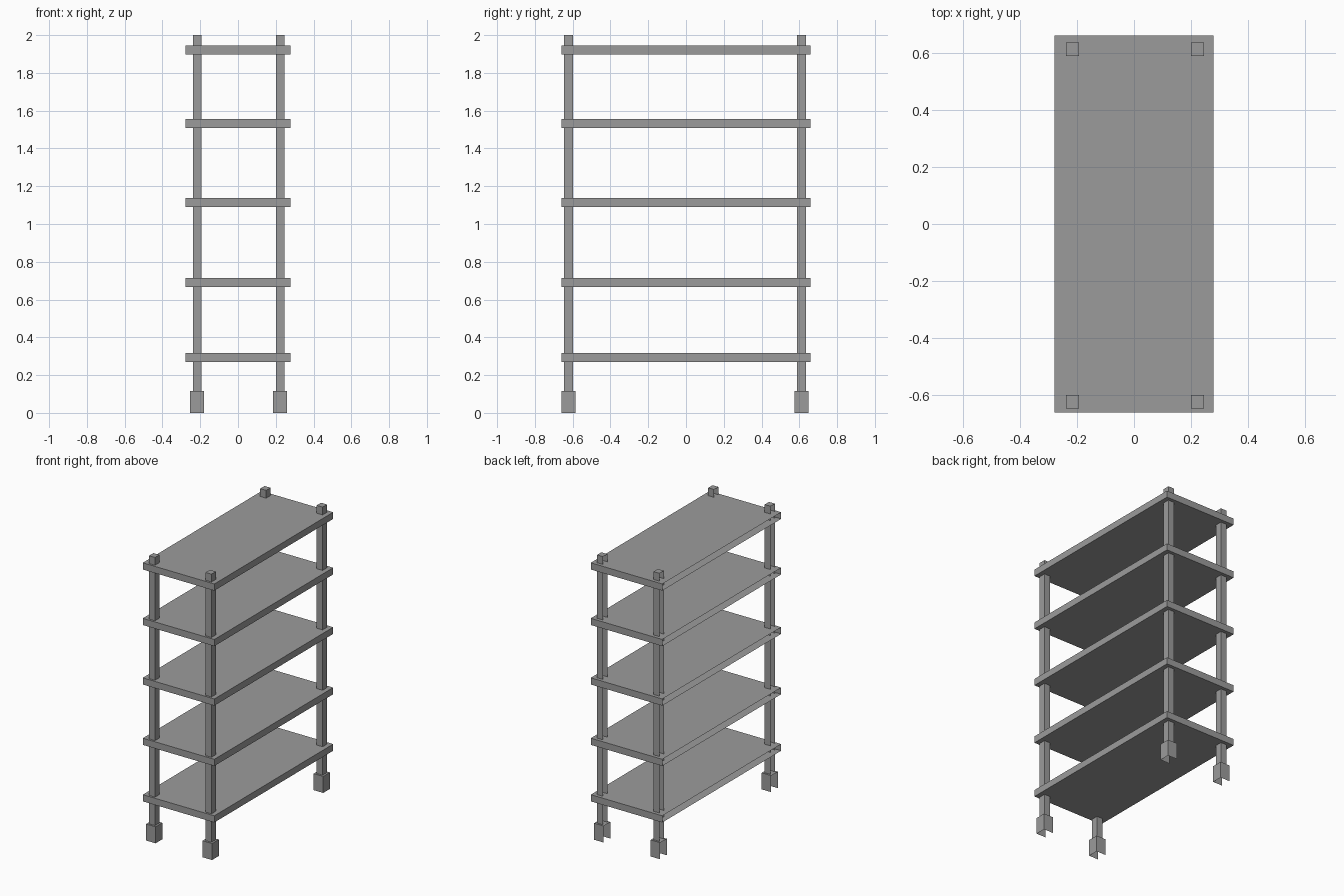
import bpy, bmesh

if "Cube" in bpy.data.objects:
    bpy.data.objects.remove(bpy.data.objects["Cube"])

# Dark grey for every part
grey = bpy.data.materials.new("dark_grey")
grey.diffuse_color = (0.33, 0.33, 0.33, 1)
grey.use_nodes = True
grey.node_tree.nodes["Principled BSDF"].inputs["Base Color"].default_value = grey.diffuse_color


def open_box(name, lo, hi, has_bottom=True):
    """Box whose -x side is open, and optionally its underside too."""
    bm = bmesh.new()
    bmesh.ops.create_cube(bm, size=1)
    for v in bm.verts:
        for i in range(3):
            v.co[i] = lo[i] if v.co[i] < 0 else hi[i]
    bm.normal_update()
    gone = [f for f in bm.faces
            if f.normal.x < -0.5 or (f.normal.z < -0.5 and not has_bottom)]
    bmesh.ops.delete(bm, geom=gone, context='FACES')
    mesh = bpy.data.meshes.new(name)
    bm.to_mesh(mesh)
    bm.free()
    mesh.materials.append(grey)
    obj = bpy.data.objects.new(name, mesh)
    bpy.context.collection.objects.link(obj)
    return obj


# Five shelves
for i, z in enumerate((0.293, 0.69, 1.114, 1.532, 1.922)):
    open_box(f"shelf_{i + 1}", (-0.278, -0.66, z - 0.024), (0.278, 0.66, z + 0.023))

# Corner posts with thicker feet
for sx, x in (("left", -0.216), ("right", 0.223)):
    for sy, y in (("front", -0.622), ("back", 0.612)):
        open_box(f"{sy}_{sx}_post", (x - 0.023, y - 0.024, 0.116),
                 (x + 0.023, y + 0.024, 2.0), has_bottom=False)
        open_box(f"{sy}_{sx}_foot", (x - 0.037, y - 0.037, 0.0),
                 (x + 0.037, y + 0.037, 0.116), has_bottom=False)
